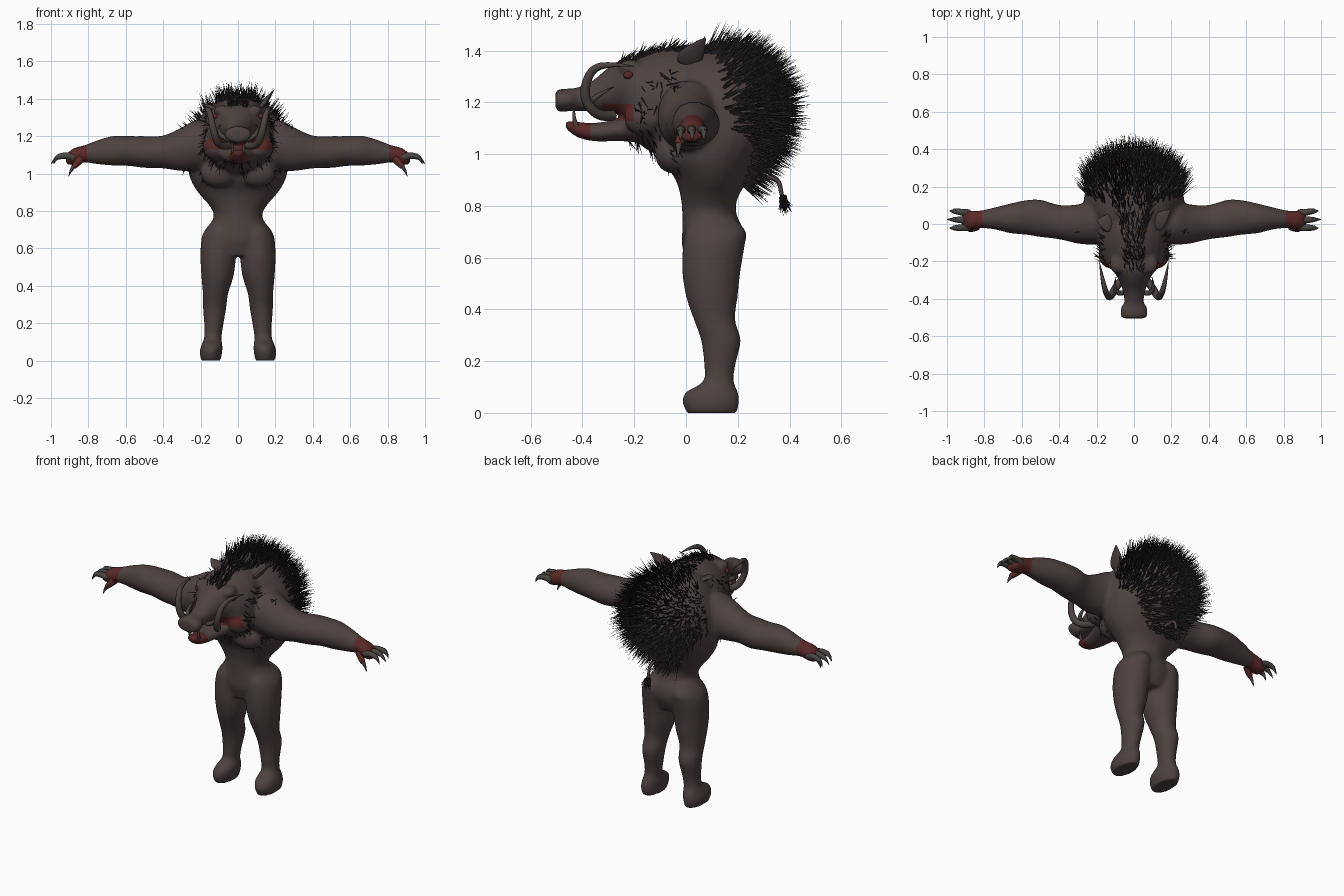
import bpy, bmesh, math, random
from mathutils import Vector, Matrix

random.seed(4)
if "Cube" in bpy.data.objects:
    bpy.data.objects.remove(bpy.data.objects["Cube"])


def material(name, r, g, b):
    m = bpy.data.materials.new(name)
    m.use_nodes = True
    m.diffuse_color = (r, g, b, 1)
    bsdf = m.node_tree.nodes["Principled BSDF"]
    bsdf.inputs["Base Color"].default_value = (r, g, b, 1)
    bsdf.inputs["Roughness"].default_value = 0.8
    return m


SKIN = material("brown hide", .075, .054, .051)
HAIR = material("black bristle", .02, .018, .016)
RED = material("raw red", .1, .022, .02)
TUSK = material("dull tusk", .07, .054, .048)
CLAW = material("grey claw", .065, .058, .054)
DARK = material("nostril dark", .012, .009, .009)


def add(name, mesh, *mats):
    ob = bpy.data.objects.new(name, mesh)
    bpy.context.collection.objects.link(ob)
    mesh.materials.clear()
    for m in mats:
        mesh.materials.append(m)
    return ob


def bake(ob, *mats):
    """Replace an object by its evaluated, smooth shaded mesh."""
    bpy.context.view_layer.update()
    dg = bpy.context.evaluated_depsgraph_get()
    mesh = bpy.data.meshes.new_from_object(ob.evaluated_get(dg))
    name = ob.name
    bpy.data.objects.remove(ob)
    mesh.polygons.foreach_set("use_smooth", [True] * len(mesh.polygons))
    return add(name, mesh, *mats)


def spline(stations, steps=4):
    """Catmull-Rom smoothing of profile stations."""
    s = [Vector(p) for p in stations]
    out = []
    for i in range(len(s) - 1):
        a, b, c, d = s[max(i - 1, 0)], s[i], s[i + 1], s[min(i + 2, len(s) - 1)]
        for k in range(steps):
            t = k / steps
            out.append(b + (c - a) * t / 2 + (a - b * 2.5 + c * 2 - d / 2) * t ** 2
                       + (b * 1.5 - a / 2 - c * 1.5 + d / 2) * t ** 3)
    return out + [s[-1]]


def loft(bm, axis, stations, side=1, sides=24):
    """Skin ellipses; a station is position, centre u, centre v, radius u, radius v."""
    rings = []
    for p, cu, cv, ru, rv in spline(stations):
        ring = []
        for i in range(sides):
            a = math.tau * i / sides
            co = [cu + ru * math.cos(a), cv + rv * math.sin(a)]
            co.insert(axis, p)
            ring.append(bm.verts.new((co[0] * side, co[1], co[2])))
        rings.append(ring)
    for r, q in zip(rings, rings[1:]):
        for i in range(sides):
            j = (i + 1) % sides
            bm.faces.new((r[i], r[j], q[j], q[i]))
    bm.faces.new(rings[0])
    bm.faces.new(rings[-1])


def ball(bm, centre, radii):
    m = Matrix.Translation(centre) @ Matrix.Diagonal((*radii, 1))
    bmesh.ops.create_uvsphere(bm, u_segments=20, v_segments=12, radius=1, matrix=m)


def tube(name, points, radii, mat, side=1):
    cu = bpy.data.curves.new(name, "CURVE")
    cu.dimensions = "3D"
    cu.bevel_depth, cu.bevel_resolution, cu.use_fill_caps = 1, 2, True
    sp = cu.splines.new("NURBS")
    sp.points.add(len(points) - 1)
    for p, co, r in zip(sp.points, points, radii):
        p.co, p.radius = (co[0] * side, co[1], co[2], 1), r
    sp.order_u, sp.use_endpoint_u, sp.resolution_u = 3, True, 6
    ob = bpy.data.objects.new(name, cu)
    bpy.context.collection.objects.link(ob)
    return bake(ob, mat)


# Body: overlapping lofts fused into one skin
bm = bmesh.new()
loft(bm, 2, [(.56, 0, .1, .12, .09), (.64, 0, .105, .18, .12), (.7, 0, .105, .17, .12),
             (.77, 0, .09, .13, .105), (.83, 0, .09, .155, .11), (.9, 0, .1, .215, .14),
             (.97, 0, .1, .255, .185), (1.05, 0, .115, .27, .225), (1.13, 0, .125, .265, .24),
             (1.21, 0, .13, .25, .24), (1.29, 0, .12, .21, .22), (1.35, 0, .11, .16, .17),
             (1.4, 0, .1, .07, .1)])
# Head and snout
loft(bm, 1, [(.05, 0, 1.2, .17, .2), (-.05, 0, 1.2, .19, .21), (-.13, 0, 1.2, .185, .195),
             (-.2, 0, 1.215, .16, .155), (-.25, 0, 1.255, .115, .11), (-.3, 0, 1.25, .08, .085),
             (-.36, 0, 1.225, .06, .06), (-.42, 0, 1.212, .052, .046), (-.445, 0, 1.21, .07, .044),
             (-.49, 0, 1.208, .072, .044), (-.505, 0, 1.208, .06, .036)])
# Lower jaw
loft(bm, 1, [(-.14, 0, 1.11, .12, .07), (-.25, 0, 1.095, .085, .045), (-.35, 0, 1.085, .058, .036),
             (-.42, 0, 1.095, .042, .03), (-.465, 0, 1.115, .024, .016)])
for s in (1, -1):
    # Arm
    loft(bm, 0, [(.12, .02, 1.14, .12, .13), (.22, .01, 1.15, .12, .135), (.3, 0, 1.13, .105, .117),
                 (.4, .01, 1.115, .092, .088), (.5, .03, 1.115, .1, .085), (.58, .035, 1.12, .092, .08),
                 (.66, .03, 1.122, .08, .08), (.74, .03, 1.115, .06, .067), (.82, .025, 1.105, .047, .047),
                 (.88, .02, 1.09, .053, .045), (.92, .02, 1.075, .045, .026)], s)
    # Leg and foot
    loft(bm, 2, [(-.004, .145, .1, .05, .095), (.04, .145, .096, .06, .11), (.08, .14, .1, .057, .102),
                 (.12, .135, .125, .047, .06), (.18, .13, .13, .05, .06), (.28, .125, .135, .062, .077),
                 (.36, .12, .11, .068, .08), (.45, .11, .1, .086, .1), (.55, .106, .098, .095, .113),
                 (.65, .1, .108, .096, .12), (.7, .095, .115, .08, .118), (.75, .08, .11, .05, .08)], s)
    # Chest, cheek and brow masses
    ball(bm, (s * .1, -.05, 1.0), (.1, .07, .075))
    ball(bm, (s * .12, -.16, 1.14), (.07, .08, .07))
    ball(bm, (s * .085, -.215, 1.335), (.045, .05, .03))
bmesh.ops.recalc_face_normals(bm, faces=bm.faces)
mesh = bpy.data.meshes.new("body")
bm.to_mesh(mesh)
bm.free()
body = add("body", mesh, SKIN)
rm = body.modifiers.new("fuse", "REMESH")
rm.mode, rm.voxel_size = "VOXEL", .011
sm = body.modifiers.new("soften", "SMOOTH")
sm.factor, sm.iterations = .5, 5
body = bake(body, SKIN, RED)
for v in body.data.vertices:
    v.co.z = max(v.co.z, 0)
# Red hands, chin and gums
for p in body.data.polygons:
    x, y, z = p.center
    hand = .81 < abs(x)
    chin = y < -.37 and z < 1.145
    gum = -.32 < y < -.2 and 1.13 < z < 1.195
    p.material_index = int(hand or chin or gum)


def blob(name, centre, radii, mat):
    b = bmesh.new()
    ball(b, centre, radii)
    me = bpy.data.meshes.new(name)
    b.to_mesh(me)
    b.free()
    me.polygons.foreach_set("use_smooth", [True] * len(me.polygons))
    return add(name, me, mat)


def ear(name, base, tip, width):
    """Flattened leaf from base to tip, broad along y."""
    ob = blob(name, (0, 0, 0), (1, 1, 1), SKIN)
    base, tip = Vector(base), Vector(tip)
    up = tip - base
    thin = up.cross(Vector((0, 1, 0))).normalized()
    wide = thin.cross(up).normalized()
    for v in ob.data.vertices:
        t = (v.co.z + 1) / 2
        taper = 1.25 - t
        v.co = base + up * t + wide * v.co.y * width * taper + thin * v.co.x * .016 * taper


ear("left_ear", (.11, -.01, 1.34), (.195, .075, 1.45), .055)
ear("right_ear", (-.11, 0, 1.34), (-.2, .02, 1.375), .055)

# Paired face and hand details
for side, s in (("left", 1), ("right", -1)):
    blob(side + "_eye", (s * .118, -.222, 1.305), (.02, .02, .016), RED)
    blob(side + "_nostril", (s * .028, -.499, 1.21), (.014, .004, .016), DARK)
    tube(side + "_great_tusk", [(.05, -.28, 1.15), (.1, -.34, 1.14), (.13, -.4, 1.22), (.15, -.37, 1.33),
                                (.17, -.29, 1.35), (.185, -.2, 1.34)],
         [.02, .021, .019, .016, .011, .001], TUSK, s)
    tube(side + "_upper_tusk", [(.04, -.36, 1.18), (.08, -.38, 1.19), (.11, -.34, 1.23), (.095, -.28, 1.26)],
         [.014, .014, .01, .001], TUSK, s)
    tube(side + "_lower_tusk", [(.025, -.42, 1.1), (.035, -.44, 1.14), (.03, -.43, 1.19)],
         [.011, .009, .001], TUSK, s)
    for i, y in enumerate((-.018, .02, .058)):
        reach = .985 + .015 * (i == 1)
        tube(f"{side}_finger_{i}", [(.88, y, 1.085), (.93, y * 1.1, 1.105), (.965, y * 1.2, 1.085)],
             [.02, .019, .013], CLAW, s)
        tube(f"{side}_claw_{i}", [(.95, y * 1.15, 1.095), (.975, y * 1.2, 1.085), (reach, y * 1.2, 1.05)],
             [.014, .011, .001], CLAW, s)
    tube(side + "_thumb", [(.84, -.01, 1.08), (.865, -.025, 1.05), (.88, -.03, 1.035)],
         [.024, .02, .014], RED, s)
    tube(side + "_thumb_claw", [(.87, -.027, 1.045), (.89, -.03, 1.03), (.905, -.03, .985)],
         [.014, .011, .001], CLAW, s)

# Tail
tube("tail", [(0, .19, .88), (0, .28, .91), (0, .36, .91), (0, .37, .83), (0, .39, .8)],
     [.014, .011, .009, .008, .006], SKIN)


def bristles(name, roots):
    """One slim three-sided spike per (root, direction, radius)."""
    verts, faces = [], []
    for root, d, r in roots:
        u = d.orthogonal().normalized()
        w = d.normalized().cross(u)
        n = len(verts)
        for k in range(3):
            a = math.tau * k / 3
            verts.append(root - d * .12 + (u * math.cos(a) + w * math.sin(a)) * r)
        verts.append(root + d)
        faces += [(n, n + 1, n + 3), (n + 1, n + 2, n + 3), (n + 2, n, n + 3)]
    me = bpy.data.meshes.new(name)
    me.from_pydata(verts, [], faces)
    add(name, me, HAIR)


def jitter(k):
    return Vector([random.uniform(-k, k) for _ in range(3)])


# Mane, crest and cheek ruff grow from matching areas of the skin
mane, crest, ruff = [], [], []
polys = [p for p in body.data.polygons if p.center.z > .88 and abs(p.center.x) < .3]
for p in polys:
    c, n = p.center, p.normal
    x, y, z = abs(c.x), c.y, c.z
    root = c + jitter(.006)
    if y > .05 + .4 * x and x < .1 + .8 * (z - .9) and (n.y > .1 or n.z > .4):
        if random.random() < (.5 if n.y > .35 or x < .1 else .25):
            flow = Vector((c.x * .5, .75, .55 * (z - 1.12) / .25))
            d = (n * .45 + flow + jitter(.3)).normalized()
            mane.append((root, d * random.uniform(.06, .13), .0045))
    elif x < .05 + .25 * max(0, y + .1) and y > -.26 and z > 1.33 and n.z > .3:
        if random.random() < .55:
            d = (n * .5 + Vector((0, .7, 0)) + jitter(.35)).normalized()
            crest.append((root, d * random.uniform(.03, .07), .004))
    elif -.24 < y < -.03 and z < 1.33 and n.y > -.5 and (x > .15 or (z < 1.07 and z > 1)):
        if random.random() < .12:
            d = (n * .6 + Vector((0, .4, -.4)) + jitter(.4)).normalized()
            ruff.append((root, d * random.uniform(.03, .06), .0035))
bristles("back_mane", mane)
bristles("head_crest", crest)
bristles("cheek_ruff", ruff)
# Tail tuft
bristles("tail_tuft", [(Vector((0, .375, .825)) + jitter(.012),
                        (Vector((0, .2, -1)) + jitter(.5)).normalized() * random.uniform(.03, .06), .005)
                       for _ in range(60)])
